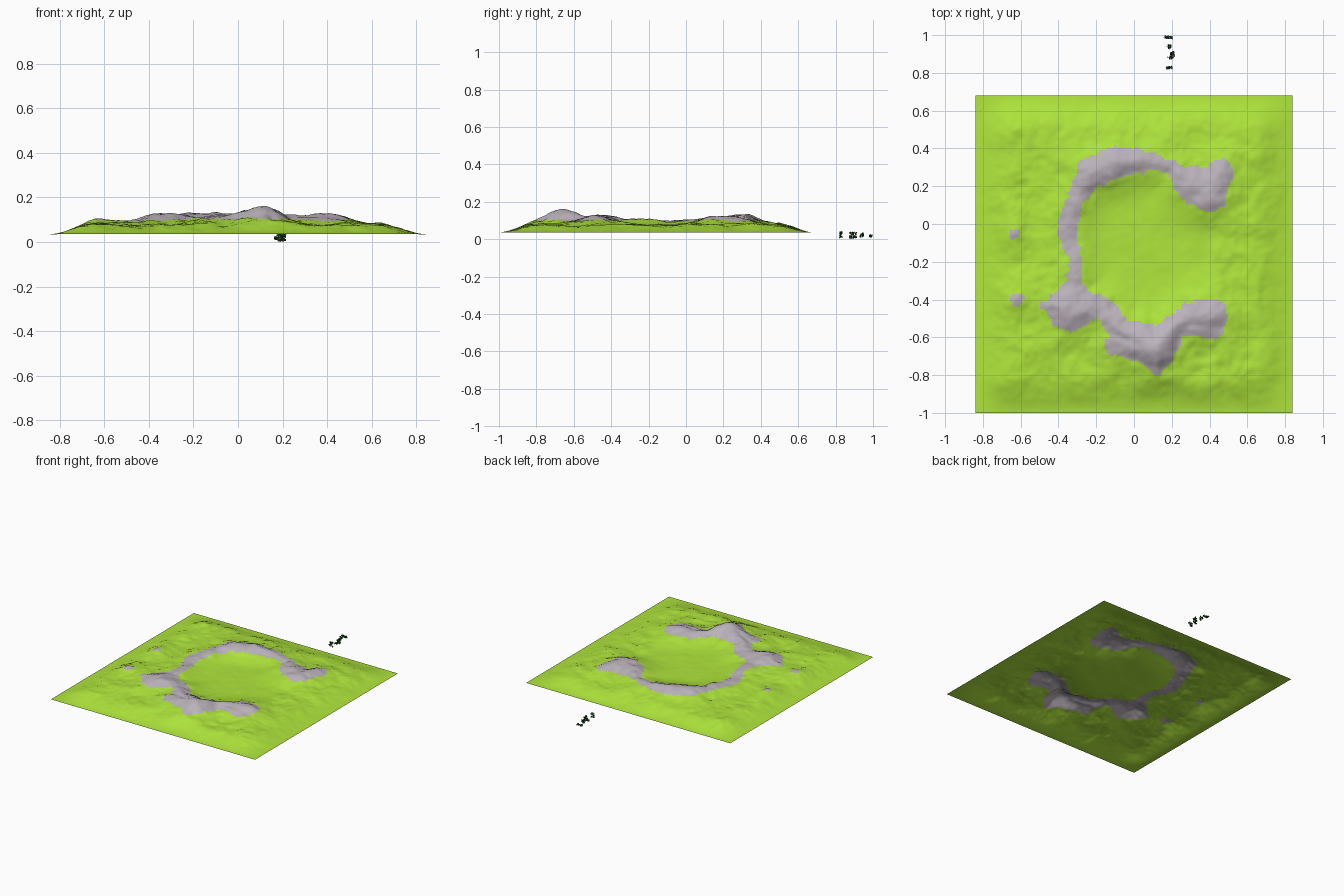
import bpy, bmesh, math, random
from mathutils import Vector, noise

if "Cube" in bpy.data.objects:
    bpy.data.objects.remove(bpy.data.objects["Cube"])

random.seed(4)


def material(name, rgb):
    m = bpy.data.materials.new(name)
    m.diffuse_color = (*rgb, 1)
    m.use_nodes = True
    m.node_tree.nodes["Principled BSDF"].inputs["Base Color"].default_value = m.diffuse_color
    return m


GRASS = material("grass green", (0.43, 0.79, 0.045))
ROCK = material("rock grey", (0.50, 0.45, 0.50))
LEAF = material("leaf dark green", (0.02, 0.10, 0.025))
STEM = material("stem grey brown", (0.10, 0.09, 0.08))

# Crater rim: x, y, half width, crest height
RIM = [(0.45, 0.27, 0.07, 0.118), (0.39, 0.16, 0.10, 0.126), (0.30, 0.22, 0.09, 0.120),
       (0.20, 0.30, 0.035, 0.115), (0.07, 0.34, 0.045, 0.118), (-0.10, 0.33, 0.085, 0.134),
       (-0.24, 0.26, 0.075, 0.125), (-0.31, 0.12, 0.045, 0.113), (-0.36, -0.03, 0.055, 0.112),
       (-0.31, -0.20, 0.03, 0.108), (-0.31, -0.31, 0.05, 0.116), (-0.34, -0.45, 0.12, 0.132),
       (-0.17, -0.44, 0.06, 0.114), (-0.08, -0.56, 0.06, 0.124), (0.03, -0.62, 0.10, 0.146),
       (0.12, -0.66, 0.11, 0.163), (0.21, -0.54, 0.06, 0.122), (0.33, -0.49, 0.09, 0.126),
       (0.40, -0.49, 0.095, 0.130)]
SPUR = [(-0.47, -0.43, 0.025, 0.105), (-0.36, -0.44, 0.10, 0.13)]
TIP = [(0.12, -0.77, 0.035, 0.118), (0.12, -0.66, 0.10, 0.160)]
FLANK = [(-0.09, -0.63, 0.06, 0.115), (0.03, -0.64, 0.09, 0.14)]
EAST = [(0.49, 0.31, 0.025, 0.108), (0.42, 0.22, 0.10, 0.122)]
SOUTH_EAST = [(0.42, -0.56, 0.05, 0.110), (0.24, -0.54, 0.05, 0.115)]
KNOLLS = [(-0.63, -0.05, 0.026, 0.106), (-0.62, -0.40, 0.035, 0.108)]
SEGMENTS = list(zip(RIM, RIM[1:])) + [SPUR, TIP, FLANK, EAST, SOUTH_EAST]


def smooth(t):
    t = max(0.0, min(1.0, t))
    return t * t * (3 - 2 * t)


def rim_field(x, y):
    """Signed distance to the rock outline, and a crest height blended by nearness."""
    best, total, weight = 9.0, 0.0, 0.0
    for a, b in SEGMENTS:
        dx, dy = b[0] - a[0], b[1] - a[1]
        t = ((x - a[0]) * dx + (y - a[1]) * dy) / (dx * dx + dy * dy)
        t = max(0.0, min(1.0, t))
        r = a[2] + t * (b[2] - a[2])
        s = math.hypot(x - a[0] - t * dx, y - a[1] - t * dy) - r
        w = math.exp(-s * 45)
        best = min(best, s)
        total += w * (a[3] + t * (b[3] - a[3]))
        weight += w
    return best, total / max(weight, 1e-30)


def rocky(x, y):
    jitter = 0.016 * noise.noise((x * 13, y * 13, 3)) + 0.014 * noise.noise((x * 35, y * 35, 7))
    knoll = min(math.hypot(x - k[0], y - k[1]) - k[2] for k in KNOLLS)
    return min(rim_field(x, y)[0] + jitter, knoll + jitter * 0.5) < 0


def height(x, y):
    s, crest = rim_field(x, y)
    basin = smooth((0.44 - math.hypot(x - 0.04, y + 0.12)) / 0.12)
    rough = noise.fractal((x * 6, y * 6, 1.7), 0.65, 2.1, 5)
    rough *= 0.011 * (1 - 0.75 * basin * smooth(s / 0.05))
    ground = 0.074 - 0.006 * basin + 0.006 * smooth(-x / 0.6) * (1 - basin)
    for kx, ky, r, top in KNOLLS:
        d2 = (x - kx) ** 2 + (y - ky) ** 2
        ground += (top - 0.080) * math.exp(-d2 / (2 * (r * 2.2) ** 2))
    if s > 0:
        z = ground + max(0, 0.1 - ground) * math.exp(-(s / 0.085) ** 1.4)
    else:
        z = max(ground, 0.1) + (crest - 0.1) * math.sin(min(1, -s / 0.1) * math.pi / 2)
    z += rough
    # Borders ease down to the level rim of the sheet
    ex, ey = 0.84 - abs(x), 0.84 - abs(y + 0.16)
    return 0.035 + (z - 0.035) * smooth((ex + 0.01) / 0.22) * smooth((ey + 0.01) / 0.21)


# Terrain sheet with rock faces along the rim
N = 128
bm = bmesh.new()
bmesh.ops.create_grid(bm, x_segments=N, y_segments=N, size=0.84)
for v in bm.verts:
    v.co.y -= 0.16
    v.co.z = height(v.co.x, v.co.y)
for f in bm.faces:
    f.smooth = True
    c = f.calc_center_median()
    f.material_index = int(rocky(c.x, c.y))
me = bpy.data.meshes.new("terrain")
bm.to_mesh(me)
bm.free()
me.materials.append(GRASS)
me.materials.append(ROCK)
bpy.context.collection.objects.link(bpy.data.objects.new("terrain", me))


# Small plants beside the terrain: stem plus scattered leaf cards
def plant(name, center, spread, leaves):
    bm = bmesh.new()
    c = Vector(center)
    tip = c + Vector((-spread[0] - 0.006, 0, -0.002))
    side = Vector((0, 0.0015, 0))
    bm.faces.new([bm.verts.new(p) for p in (tip - side, tip + side, c + side, c - side)])
    for _ in range(leaves):
        p = c + Vector([random.uniform(-1, 1) * k for k in spread])
        u = Vector([random.gauss(0, 1) for _ in range(3)]).normalized()
        w = u.orthogonal().normalized() * 0.006
        u *= 0.007
        q = [Vector(k) for k in (p - u, p + w, p + u, p - w)]
        for k in q:
            k.z = max(0, k.z)
            k.y = min(1, k.y)
        f = bm.faces.new([bm.verts.new(k) for k in q])
        f.material_index = 1
    me = bpy.data.meshes.new(name)
    bm.to_mesh(me)
    bm.free()
    me.materials.append(STEM)
    me.materials.append(LEAF)
    bpy.context.collection.objects.link(bpy.data.objects.new(name, me))


plant("plant_1", (0.183, 0.988, 0.018), (0.020, 0.006, 0.005), 32)
plant("plant_2", (0.188, 0.940, 0.022), (0.010, 0.010, 0.010), 20)
plant("plant_3", (0.203, 0.893, 0.022), (0.010, 0.018, 0.014), 44)
plant("plant_4", (0.188, 0.828, 0.024), (0.014, 0.006, 0.015), 28)
plant("plant_5", (0.190, 0.880, 0.008), (0.010, 0.006, 0.006), 12)
